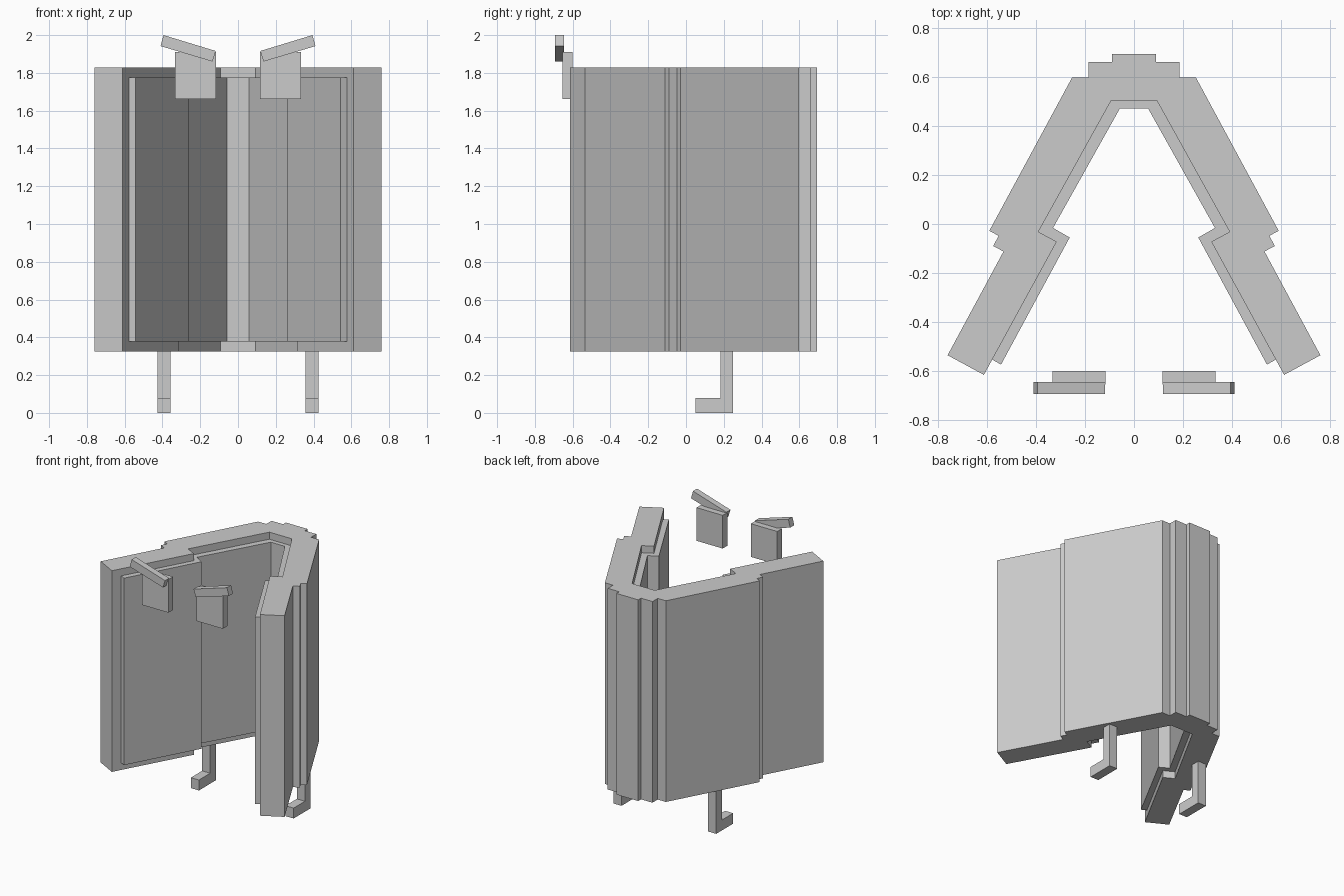
import bpy, bmesh

cube = bpy.data.objects.get("Cube")
if cube:
    bpy.data.objects.remove(cube, do_unlink=True)

# Single plain grey
GREY = (0.6, 0.6, 0.6, 1.0)
mat = bpy.data.materials.new("plain grey")
mat.use_nodes = True
mat.diffuse_color = GREY
mat.node_tree.nodes["Principled BSDF"].inputs["Base Color"].default_value = GREY


def prism(name, outline, to_3d, low, high):
    """Extrude a 2D outline between two levels; to_3d places each point."""
    bm = bmesh.new()
    base = bm.faces.new([bm.verts.new(to_3d(u, v, low)) for u, v in outline])
    top = [bm.verts.new(to_3d(u, v, high)) for u, v in outline]
    base_verts = list(base.verts)
    n = len(outline)
    for i in range(n):
        j = (i + 1) % n
        bm.faces.new((base_verts[i], base_verts[j], top[j], top[i]))
    bm.faces.new(top[::-1])
    bmesh.ops.recalc_face_normals(bm, faces=bm.faces)
    mesh = bpy.data.meshes.new(name)
    bm.to_mesh(mesh)
    bm.free()
    mesh.materials.append(mat)
    obj = bpy.data.objects.new(name, mesh)
    bpy.context.collection.objects.link(obj)
    return obj


def plan(x, y, z):
    return (x, y, z)


def mirrored(half):
    return half + [(-x, y) for x, y in reversed(half)]


def rect(u0, u1, v0, v1):
    return [(u0, v0), (u1, v0), (u1, v1), (u0, v1)]


# Folded wall: stepped spine, stepped outer wings, inner faces
outer = [(0.09, 0.693), (0.09, 0.66), (0.185, 0.66), (0.185, 0.598),
         (0.252, 0.598), (0.59, -0.028), (0.552, -0.048), (0.574, -0.09),
         (0.532, -0.112), (0.76, -0.535), (0.612, -0.615)]
inner = [(0.315, -0.072), (0.39, -0.032), (0.093, 0.503)]
prism("folded_wall", mirrored(outer + inner), plan, 0.325, 1.828)

# Raised lining on the inside, set in from the wall's edges
lining = [(0.578, -0.553), (0.542, -0.573), (0.262, -0.055), (0.33, -0.016),
          (0.058, 0.47)]
lining_back = [(0.11, 0.515), (0.405, -0.03), (0.33, -0.072)]
# closed loop: right front edge, inner surface, left side, hidden back surface
loop = mirrored(lining) + [(-x, y) for x, y in reversed(lining_back)] + lining_back
prism("inner_lining", loop, plan, 0.378, 1.775)

for side, s in (("left", 1), ("right", -1)):
    # L-shaped leg with a forward toe
    leg = [(0.05, 0.0), (0.25, 0.0), (0.25, 0.335), (0.183, 0.335),
           (0.183, 0.078), (0.05, 0.078)]
    prism(side + "_leg", leg, lambda y, z, x: (s * x, y, z), 0.358, 0.425)

    # Floating eye plate and slanted brow
    front = lambda x, z, y: (s * x, y, z)
    prism(side + "_eye", rect(0.117, 0.333, 1.662, 1.91), front, -0.655, -0.60)
    brow = [(0.118, 1.916), (0.135, 1.86), (0.41, 1.942), (0.394, 2.0)]
    prism(side + "_brow", brow, front, -0.693, -0.645)
